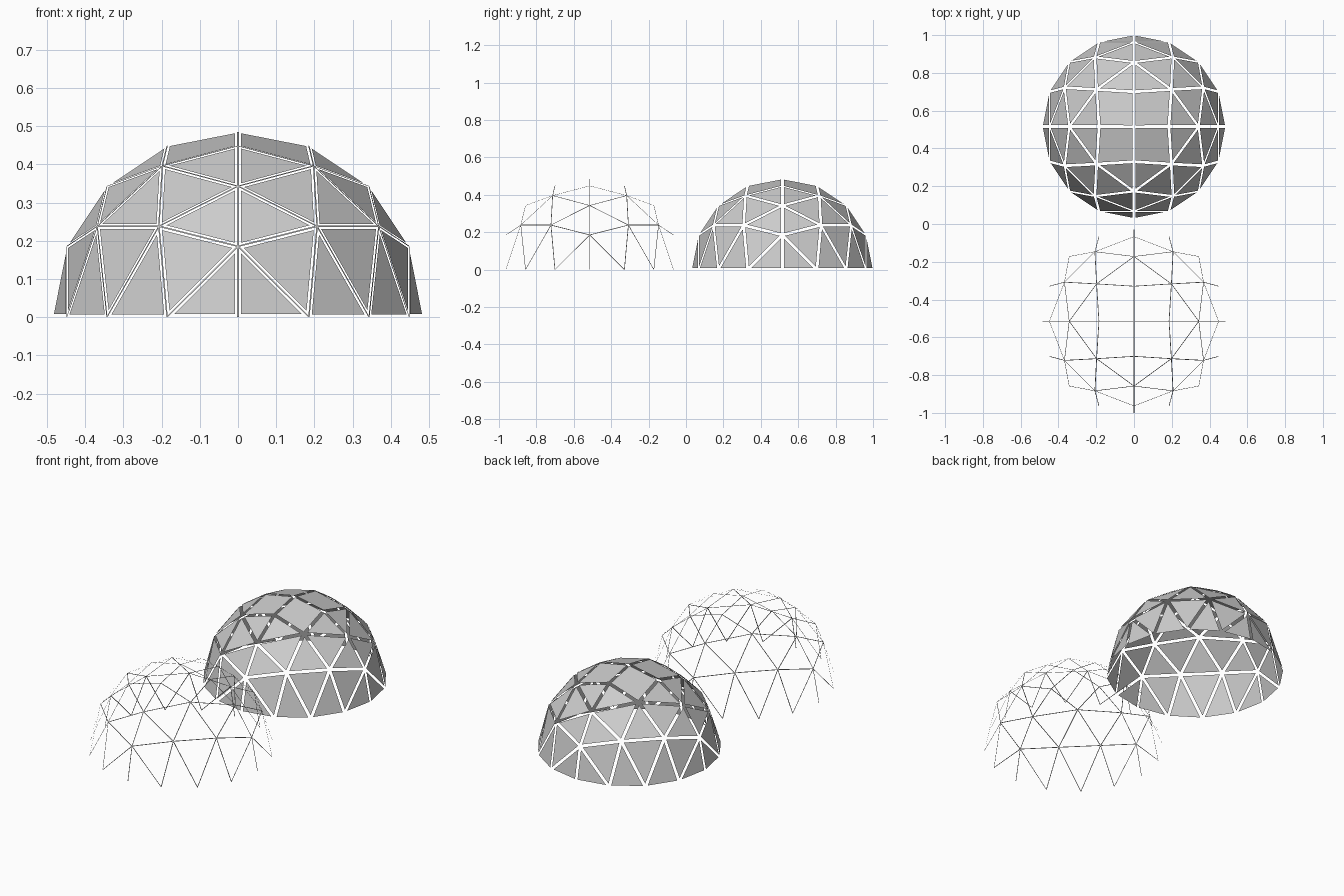
import bpy, bmesh
from math import pi
from mathutils import Vector, Matrix

if "Cube" in bpy.data.objects:
    bpy.data.objects.remove(bpy.data.objects["Cube"])

R = 0.485        # dome radius
CY = 0.515       # distance of each dome from the origin
GAP = 0.008      # panel inset from the strut line
STRUT_W = 0.004  # width of the flat struts


def arc_point(a, b, t):
    """Point on the great arc from a to b."""
    ang = a.angle(b)
    axis = a.cross(b).normalized()
    return Matrix.Rotation(ang * t, 3, axis) @ a


def dome_mesh(freq=4):
    """Geodesic half sphere: four octants, each split in rows from the apex."""
    bm = bmesh.new()
    up = Vector((0, 0, 1))
    for q in range(4):
        turn = Matrix.Rotation(q * pi / 2, 3, 'Z')
        a, b = turn @ Vector((1, 0, 0)), turn @ Vector((0, 1, 0))
        rows = [[bm.verts.new(up * R)]]
        for i in range(1, freq + 1):
            p, s = arc_point(up, a, i / freq), arc_point(up, b, i / freq)
            rows.append([bm.verts.new(arc_point(p, s, j / i) * R) for j in range(i + 1)])
        # the crown panel of each octant is a four-sided kite
        bm.faces.new((rows[0][0], rows[1][0], rows[2][1], rows[1][1]))
        for i in range(1, freq):
            for j in range(i + 1):
                bm.faces.new((rows[i][j], rows[i + 1][j], rows[i + 1][j + 1]))
                if j < i and i > 1:
                    bm.faces.new((rows[i][j], rows[i + 1][j + 1], rows[i][j + 1]))
    bmesh.ops.remove_doubles(bm, verts=bm.verts[:], dist=1e-4)
    return bm


def finish(bm, name, y):
    bmesh.ops.recalc_face_normals(bm, faces=bm.faces[:])
    for f in bm.faces:
        if f.normal.dot(f.calc_center_median()) < 0:
            f.normal_flip()
    me = bpy.data.meshes.new(name)
    bm.to_mesh(me)
    bm.free()
    ob = bpy.data.objects.new(name, me)
    ob.location.y = y
    bpy.context.collection.objects.link(ob)
    return ob


# two triangles beside each kite are made from rows 1 and 2 in dome_mesh;
# panels: separate flat plates with an even gap between them
panels = dome_mesh()
rim = bmesh.ops.inset_individual(panels, faces=panels.faces[:], thickness=GAP,
                                 use_even_offset=True)["faces"]
bmesh.ops.delete(panels, geom=rim, context='FACES')
finish(panels, "dome_panels", CY)

# struts: flat ribbons along every edge except the ground ring
lines = dome_mesh()
struts = bmesh.new()
for e in lines.edges:
    p, q = (v.co for v in e.verts)
    if max(p.z, q.z) < 1e-4:
        continue
    side = (q - p).cross(p + q).normalized() * STRUT_W / 2
    ring = [p - side, q - side, q + side, p + side]
    for c in ring:
        c.z = max(c.z, 0)
    struts.faces.new([struts.verts.new(c) for c in ring])
lines.free()
finish(struts, "dome_struts", -CY)
